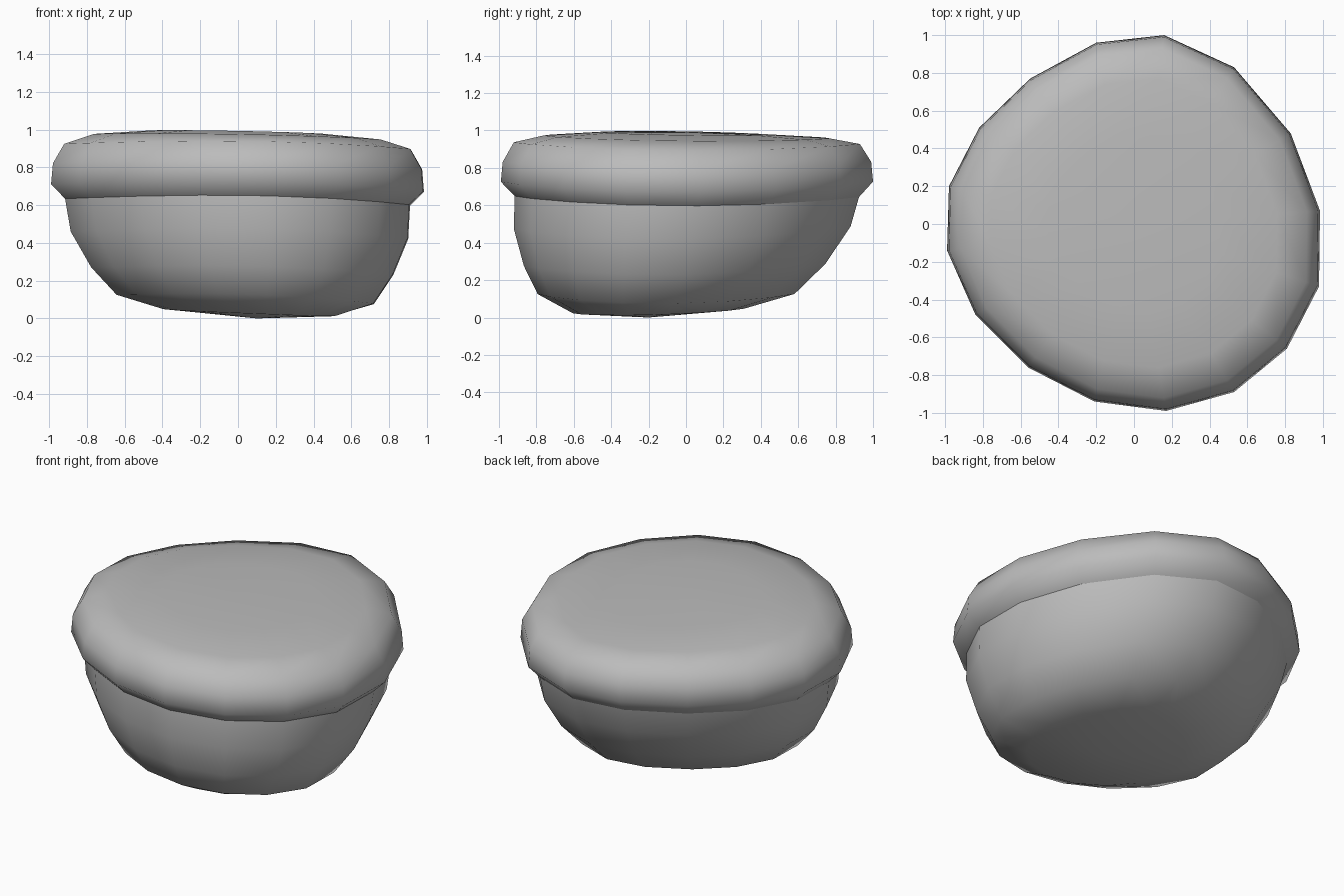
import bpy
import bmesh
import math

default = bpy.data.objects.get("Cube")
if default:
    bpy.data.objects.remove(default, do_unlink=True)

# Single stone colour
stone = bpy.data.materials.new("stone grey")
stone.use_nodes = True
grey = (0.5, 0.5, 0.5, 1)
stone.diffuse_color = grey
stone.node_tree.nodes["Principled BSDF"].inputs["Base Color"].default_value = grey

# Uneven sixteen-sided outline, seen from above
OUTLINE = [(.985, .07), (.83, .48), (.53, .83), (.16, 1), (-.2, .96), (-.55, .77),
           (-.82, .51), (-.98, .2), (-.99, -.14), (-.84, -.48), (-.56, -.76),
           (-.21, -.94), (.17, -.99), (.53, -.89), (.81, -.66), (.98, -.33)]


def ring_points(scale, height, shift_x, shift_y, tilt_x, tilt_y, saddle):
    """One outline ring: scaled, shifted, tilted and bent up at front and back."""
    return [(x * scale + shift_x, y * scale + shift_y,
             height + tilt_x * x + tilt_y * y + saddle * y * y) for x, y in OUTLINE]


def build_shell(name, rings, pole, upward):
    """Skin a stack of rings and close the last one with a fan to the pole."""
    bm = bmesh.new()
    loops = [[bm.verts.new(p) for p in ring_points(*ring)] for ring in rings]
    count = len(OUTLINE)
    for low, high in zip(loops, loops[1:]):
        for i in range(count):
            j = (i + 1) % count
            bm.faces.new((low[i], low[j], high[j], high[i]))
    tip = bm.verts.new(pole)
    for i in range(count):
        bm.faces.new((loops[-1][i], loops[-1][(i + 1) % count], tip))
    if not upward:
        bmesh.ops.reverse_faces(bm, faces=bm.faces[:])
    mesh = bpy.data.meshes.new(name)
    bm.to_mesh(mesh)
    bm.free()
    mesh.materials.append(stone)
    obj = bpy.data.objects.new(name, mesh)
    bpy.context.collection.objects.link(obj)
    bpy.ops.object.select_all(action="DESELECT")
    obj.select_set(True)
    bpy.context.view_layer.objects.active = obj
    bpy.ops.object.shade_smooth_by_angle(angle=math.radians(75))
    return obj


# Each ring: scale, height, shift x, shift y, tilt x, tilt y, saddle
seam = (.925, .615, 0, 0, -.018, -.003, .035)

# Overhanging rounded cap
build_shell("cap", [
    seam,
    (1, .69, 0, 0, -.02, 0, .04),
    (.99, .805, 0, 0, -.016, 0, .03),
    (.93, .908, 0, 0, -.015, -.005, .027),
    (.77, .96, 0, 0, -.016, -.008, .008),
    (.46, .985, 0, 0, -.01, -.008, 0),
], (0, 0, .99), True)

# Rounded base, drifting sideways as it narrows
build_shell("base", [
    seam,
    (.905, .44, .01, -.025, -.02, .005, .045),
    (.81, .25, .025, -.065, -.02, .005, .035),
    (.69, .1, .04, -.11, -.025, 0, .03),
    (.46, .033, .06, -.15, -.018, .012, .005),
], (.1, -.2, 0), False)
